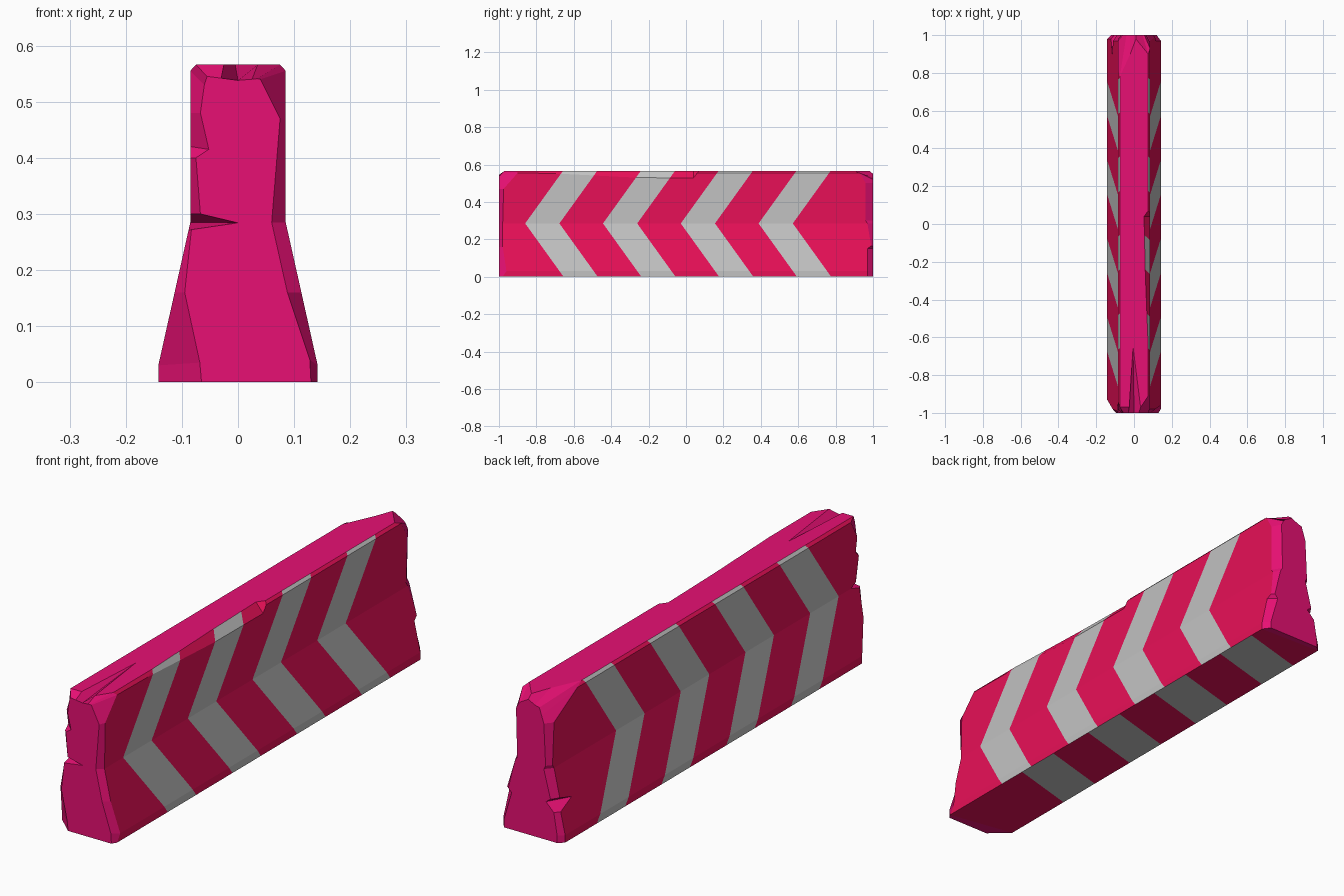
import bpy, bmesh
from mathutils import Vector

if "Cube" in bpy.data.objects:
    bpy.data.objects.remove(bpy.data.objects["Cube"], do_unlink=True)

TOP, CREASE, SLANT = 0.566, 0.285, 0.72
# Half profile of the barrier: half width and height
PROFILE = [(0.142, 0), (0.142, 0.03), (0.085, CREASE), (0.085, 0.555), (0.075, TOP)]
HEIGHTS = [z for _, z in PROFILE]
# Surface kinds
CHIP, LOWER, UPPER, BOTTOM = range(4)


def material(name, colour):
    mat = bpy.data.materials.new(name)
    mat.use_nodes = True
    mat.diffuse_color = (*colour, 1)
    mat.node_tree.nodes["Principled BSDF"].inputs["Base Color"].default_value = (*colour, 1)
    return mat


def half_width(z):
    for (xa, za), (xb, zb) in zip(PROFILE, PROFILE[1:]):
        if z <= zb:
            return xa + (xb - xa) * (z - za) / (zb - za)
    return PROFILE[-1][0]


bm = bmesh.new()
kind = bm.faces.layers.int.new("kind")


def face(verts, surface):
    f = bm.faces.new(verts)
    f[kind] = surface
    return f


def chipped_end(end, right, top, left):
    """Outer loop on the profile, inner loop on the end plane, chips between."""
    points = [(half_width(z), z, d, ix, iz) for z, d, ix, iz in right]
    points += [(x, TOP, d, ix, iz) for x, d, ix, iz in top]
    points += [(-half_width(z), z, d, ix, iz) for z, d, ix, iz in left]
    outer = [bm.verts.new((x, end * (1 - d), z)) for x, z, d, _, _ in points]
    inner = [bm.verts.new((ix, end, iz)) for _, _, _, ix, iz in points]
    face(inner, CHIP)
    for i in range(len(points)):
        j = (i + 1) % len(points)
        face([outer[i], outer[j], inner[j], inner[i]], CHIP)
    sides = list(range(len(right))) + list(range(len(right) + len(top), len(points)))
    corners = [i for i in sides if points[i][1] in HEIGHTS]
    return outer, corners


# Front end: side rows are height, chip depth, inner x, inner z
front, front_corners = chipped_end(
    -1,
    [(0, 0.02, 0.13, 0), (0.03, 0.04, 0.128, 0.04), (0.16, 0.02, 0.088, 0.16),
     (CREASE, 0.02, 0.06, CREASE), (0.47, 0.025, 0.075, 0.47),
     (0.555, 0.1, 0.04, 0.54), (TOP, 0.09, 0.034, 0.541)],
    [(0.035, 0.03, 0.025, 0.54), (-0.005, 0.35, 0, 0.538), (-0.025, 0.03, -0.03, 0.542)],
    [(TOP, 0.03, -0.055, 0.545), (0.555, 0.06, -0.06, 0.53), (0.48, 0.02, -0.067, 0.48),
     (0.42, 0.03, -0.052, 0.415), (0.4, 0.01, -0.075, 0.4), (0.3, 0.03, -0.067, 0.3),
     (CREASE, 0.06, 0, 0.284), (0.27, 0.01, -0.083, 0.272), (0.16, 0.02, -0.095, 0.16),
     (0.03, 0.07, -0.068, 0.035), (0, 0.07, -0.065, 0)])

# Back end
back, back_corners = chipped_end(
    1,
    [(0, 0.03, 0.12, 0), (0.03, 0.03, 0.12, 0.03), (0.15, 0.03, 0.085, 0.15),
     (0.165, 0.01, 0.1, 0.165), (CREASE, 0.03, 0.07, CREASE), (0.3, 0.04, 0.06, 0.3),
     (0.5, 0.04, 0.065, 0.5), (0.555, 0.07, 0.055, 0.52), (TOP, 0.1, 0.045, 0.53)],
    [(0.01, 0.02, 0.01, 0.55), (-0.02, 0.1, -0.02, 0.535)],
    [(TOP, 0.22, -0.04, 0.53), (0.555, 0.18, -0.05, 0.5), (0.47, 0.03, -0.06, 0.47),
     (0.3, 0.02, -0.068, 0.3), (CREASE, 0.03, -0.06, CREASE), (0.17, 0.03, -0.09, 0.17),
     (0.15, 0.1, -0.07, 0.155), (0.12, 0.02, -0.105, 0.12), (0.03, 0.02, -0.12, 0.03),
     (0, 0.02, -0.12, 0)])

# Worn stretch of the left top edge
worn = {3: [bm.verts.new((0.085, y, z)) for y, z in
            [(-0.7, 0.552), (-0.27, 0.53), (0.04, 0.528), (0.06, 0.555)]],
        4: [bm.verts.new((x, y, TOP)) for x, y in
            [(0.075, -0.65), (0.06, -0.27), (0.053, 0.04), (0.075, 0.07)]]}


def span(loop, corners, a, b):
    if b == 0:
        return [loop[corners[a]], loop[corners[0]]]
    return loop[corners[a]:corners[b] + 1]


# Long faces between the two ends
surfaces = [LOWER, LOWER, UPPER, UPPER, CHIP, UPPER, UPPER, LOWER, LOWER, BOTTOM]
for a, surface in enumerate(surfaces):
    b = (a + 1) % len(surfaces)
    near, far = span(front, front_corners, a, b), span(back, back_corners, a, b)
    if a in worn and b in worn:
        low = [near[0], *worn[a], far[0]]
        high = [near[-1], *worn[b], far[-1]]
        for i in range(len(low) - 1):
            face([low[i], high[i], high[i + 1], low[i + 1]], surface)
    else:
        face(near + worn.get(b, []) + far[::-1] + worn.get(a, [])[::-1], surface)

# Chevron stripes: cut the faces along each stripe edge, then colour by band
STRIPES = {  # surface: first stripe, spacing, width, cut normal
    LOWER: (-0.86, 0.416, 0.183, Vector((0, 1, SLANT))),
    UPPER: (-0.86, 0.416, 0.183, Vector((0, 1, -SLANT))),
    BOTTOM: (-0.57, 0.413, 0.195, Vector((-0.28, 1, 0)))}
ORIGIN = Vector((0, 0, CREASE))

for surface, (start, step, width, normal) in STRIPES.items():
    for i in range(4):
        for edge in (0, width):
            faces = [f for f in bm.faces if f[kind] == surface]
            edges = {e for f in faces for e in f.edges}
            verts = {v for f in faces for v in f.verts}
            bmesh.ops.bisect_plane(
                bm, geom=[*faces, *edges, *verts], dist=0.00001,
                plane_co=ORIGIN + Vector((0, start + step * i + edge, 0)), plane_no=normal)

bm.normal_update()
for f in bm.faces:
    if f[kind] == CHIP:
        f.material_index = 1
        continue
    start, step, width, normal = STRIPES[f[kind]]
    along = (f.calc_center_median() - ORIGIN).dot(normal) - start
    striped = 0 < along < 4 * step and along % step < width
    f.material_index = 2 if striped else 0

bmesh.ops.recalc_face_normals(bm, faces=bm.faces[:])
mesh = bpy.data.meshes.new("road_barrier")
bm.to_mesh(mesh)
bm.free()
for name, colour in [("crimson paint", (0.8, 0.005, 0.096)),
                     ("magenta core", (0.8, 0.005, 0.172)),
                     ("grey stripe", (0.54, 0.54, 0.54))]:
    mesh.materials.append(material(name, colour))
barrier = bpy.data.objects.new("road_barrier", mesh)
bpy.context.collection.objects.link(barrier)
